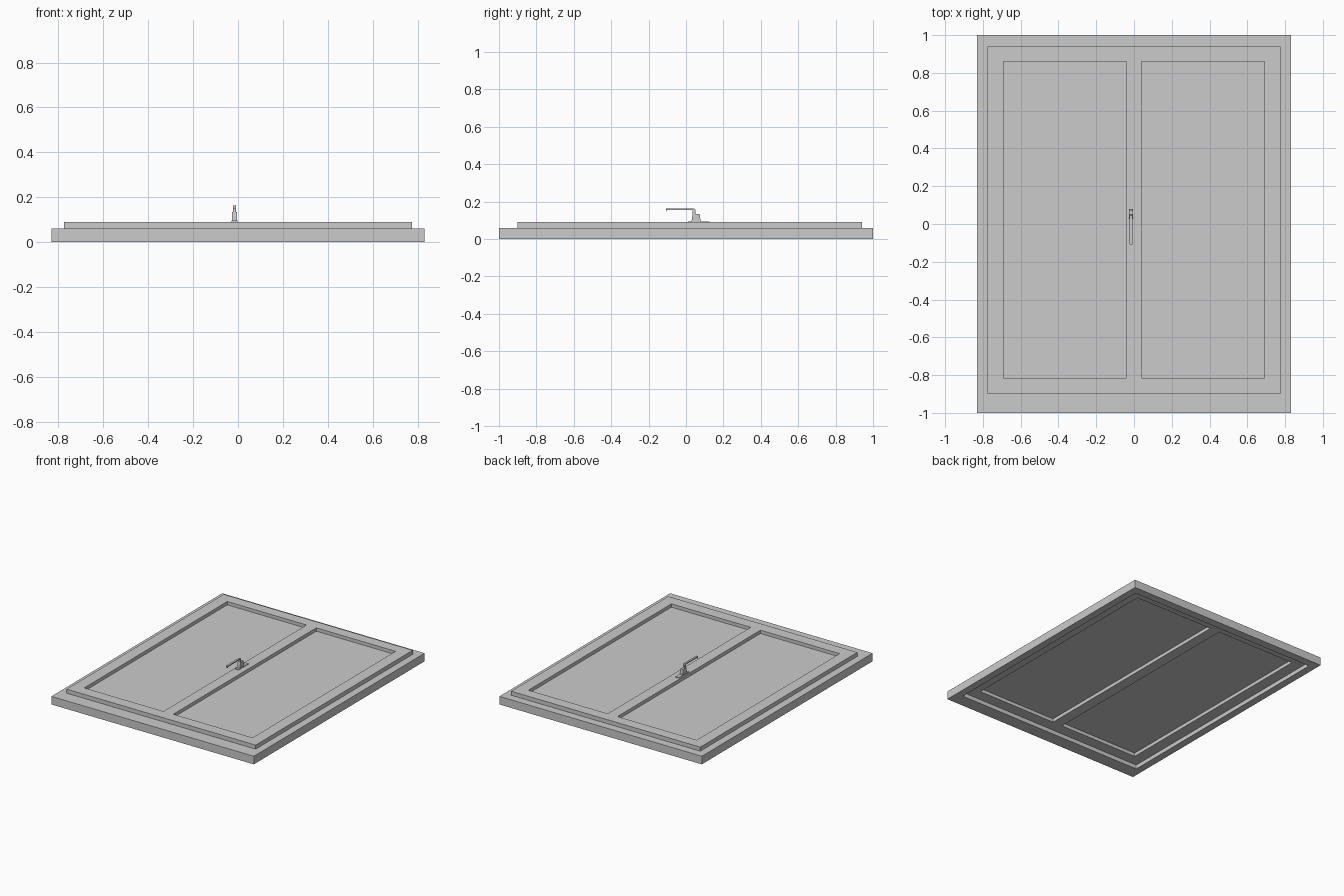
import bpy
import bmesh
from mathutils import Vector

cube = bpy.data.objects.get("Cube")
if cube:
    bpy.data.objects.remove(cube, do_unlink=True)

grey = bpy.data.materials.new("plain grey")
grey.use_nodes = True
colour = (0.6, 0.6, 0.6, 1)
grey.diffuse_color = colour
grey.node_tree.nodes["Principled BSDF"].inputs["Base Color"].default_value = colour


def finish(name, bm):
    bmesh.ops.recalc_face_normals(bm, faces=bm.faces)
    mesh = bpy.data.meshes.new(name)
    bm.to_mesh(mesh)
    bm.free()
    mesh.materials.append(grey)
    obj = bpy.data.objects.new(name, mesh)
    bpy.context.collection.objects.link(obj)
    return obj


def box(name, x, y, z):
    """Box from three (low, high) ranges."""
    bm = bmesh.new()
    bmesh.ops.create_cube(bm, size=1)
    for v in bm.verts:
        v.co = Vector([r[0] if c < 0 else r[1] for c, r in zip(v.co, (x, y, z))])
    return finish(name, bm)


def slab_with_openings(name, xs, ys, z, holes):
    """Grid of cells between the cut lines, leaving out the holes, extruded up."""
    bm = bmesh.new()
    grid = [[bm.verts.new((x, y, z[0])) for y in ys] for x in xs]
    for i in range(len(xs) - 1):
        for j in range(len(ys) - 1):
            if (i, j) not in holes:
                bm.faces.new((grid[i][j], grid[i + 1][j],
                              grid[i + 1][j + 1], grid[i][j + 1]))
    top = bmesh.ops.extrude_face_region(bm, geom=bm.faces[:])["geom"]
    for v in top:
        if isinstance(v, bmesh.types.BMVert):
            v.co.z = z[1]
    bmesh.ops.dissolve_limit(bm, angle_limit=0.01, verts=bm.verts, edges=bm.edges)
    return finish(name, bm)


def side_profile(name, points, x):
    """Outline in y and z, extruded across the x range."""
    bm = bmesh.new()
    face = bm.faces.new([bm.verts.new((x[0], y, z)) for y, z in points])
    out = bmesh.ops.extrude_face_region(bm, geom=[face])["geom"]
    for v in out:
        if isinstance(v, bmesh.types.BMVert):
            v.co.x = x[1]
    return finish(name, bm)


# Fixed outer frame, with a deeper sill end
slab_with_openings("outer_frame", (-0.83, -0.775, 0.775, 0.83),
                   (-1, -0.9, 0.94, 1), (0, 0.06), {(1, 1)})

# Raised sash with two openings and a centre bar
slab_with_openings("sash", (-0.775, -0.69, -0.04, 0.04, 0.69, 0.775),
                   (-0.9, -0.815, 0.86, 0.94), (0.03, 0.09), {(1, 1), (3, 1)})

# Panes
for side, sign in (("left", 1), ("right", -1)):
    box(side + "_pane", sorted((sign * 0.04, sign * 0.69)),
        (-0.815, 0.86), (0.055, 0.065))

# Handle: plate, tapered block and bent lever
box("handle_plate", (-0.03, -0.002), (0.01, 0.125), (0.09, 0.095))
side_profile("handle_block", ((0.03, 0.095), (0.078, 0.095), (0.073, 0.135), (0.035, 0.135)),
             (-0.027, -0.005))
side_profile("handle_lever",
             ((0.035, 0.135), (0.05, 0.135), (0.05, 0.157), (0.044, 0.163),
              (-0.108, 0.163), (-0.108, 0.148), (-0.103, 0.148), (-0.103, 0.155),
              (0.035, 0.155)), (-0.023, -0.009))
